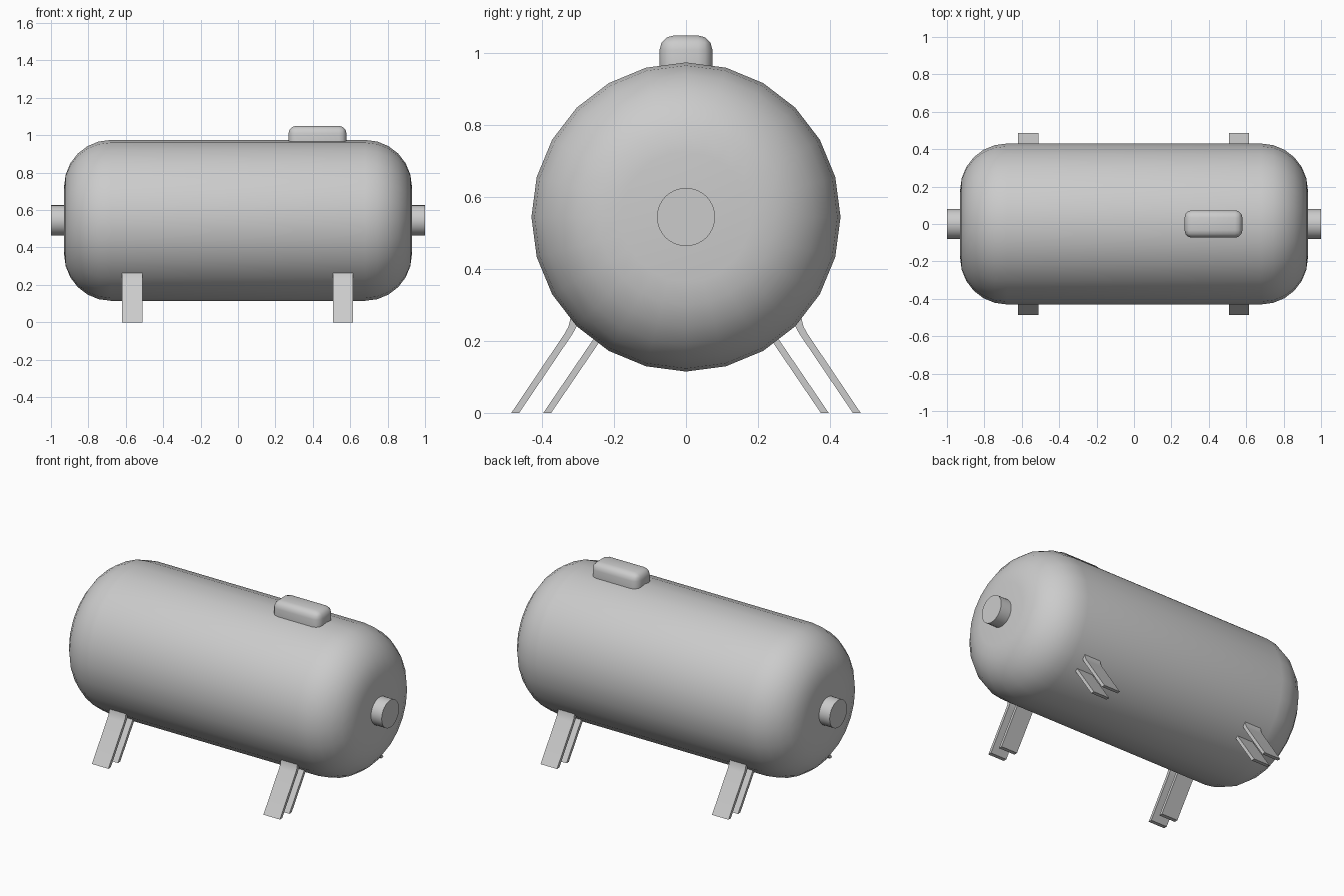
import bpy, bmesh, math
from mathutils import Vector

if "Cube" in bpy.data.objects:
    bpy.data.objects.remove(bpy.data.objects["Cube"])

AXIS_Z = 0.545


def add_object(name, bm, smooth=True):
    bmesh.ops.recalc_face_normals(bm, faces=bm.faces[:])
    mesh = bpy.data.meshes.new(name)
    bm.to_mesh(mesh)
    bm.free()
    ob = bpy.data.objects.new(name, mesh)
    bpy.context.collection.objects.link(ob)
    if smooth:
        bpy.ops.object.select_all(action='DESELECT')
        ob.select_set(True)
        bpy.context.view_layer.objects.active = ob
        bpy.ops.object.shade_smooth_by_angle(angle=math.radians(35))
    return ob


def lathe_x(name, profile, sides):
    """Revolve (x, radius) points around the tank axis, capping both ends."""
    bm = bmesh.new()
    rings = []
    for x, r in profile:
        rings.append([bm.verts.new((x, r * math.sin(2 * math.pi * i / sides),
                                    AXIS_Z + r * math.cos(2 * math.pi * i / sides)))
                      for i in range(sides)])
    for a, b in zip(rings, rings[1:]):
        for i in range(sides):
            j = (i + 1) % sides
            bm.faces.new((a[i], a[j], b[j], b[i]))
    bm.faces.new(rings[0])
    bm.faces.new(rings[-1])
    return add_object(name, bm)


def plate(name, outline, x0, x1):
    """Extrude a (y, z) outline along x."""
    bm = bmesh.new()
    face = bm.faces.new([bm.verts.new((x0, y, z)) for y, z in outline])
    ext = bmesh.ops.extrude_face_region(bm, geom=[face])
    bmesh.ops.translate(bm, vec=Vector((x1 - x0, 0, 0)),
                        verts=[g for g in ext['geom'] if isinstance(g, bmesh.types.BMVert)])
    return add_object(name, bm)


# Tank body: 24-sided drum with rounded shoulders and flat ends
R, CORNER, HALF = 0.43, 0.25, 0.93
shoulder = [(HALF - CORNER + CORNER * math.cos(math.radians(a)),
             R - CORNER + CORNER * math.sin(math.radians(a))) for a in range(0, 91, 15)]
lathe_x("tank_body", [(-x, r) for x, r in shoulder] + shoulder[::-1], 24)

# End ports
for side, sx in (("left", -1), ("right", 1)):
    lathe_x(f"{side}_port", [(sx * 0.90, 0.081), (sx * 1.0, 0.081)], 32)

# Top box with rounded edges
bm = bmesh.new()
bmesh.ops.create_cube(bm, size=1)
bmesh.ops.scale(bm, vec=(0.31, 0.147, 0.17), verts=bm.verts[:])
bmesh.ops.translate(bm, vec=(0.425, 0, 0.965), verts=bm.verts[:])
bmesh.ops.bevel(bm, geom=bm.edges[:], offset=0.04, segments=3, profile=0.5, affect='EDGES')
add_object("top_box", bm)

# Splayed legs: a bent outer plate and a straight inner plate at each corner
outer = [(0.486, 0), (0.338, 0.220), (0.327, 0.240), (0.321, 0.265), (0.315, 0.300),
         (0.298, 0.300), (0.301, 0.255), (0.306, 0.237), (0.316, 0.219), (0.464, 0)]
inner = [(0.397, 0), (0.240, 0.231), (0.218, 0.231), (0.375, 0)]
for end, x in (("left", -0.565), ("right", 0.561)):
    for face, s in (("back", 1), ("front", -1)):
        for kind, outline in (("outer", outer), ("inner", inner)):
            plate(f"{face}_{end}_{kind}_leg", [(s * y, z) for y, z in outline],
                  x - 0.054, x + 0.054)
